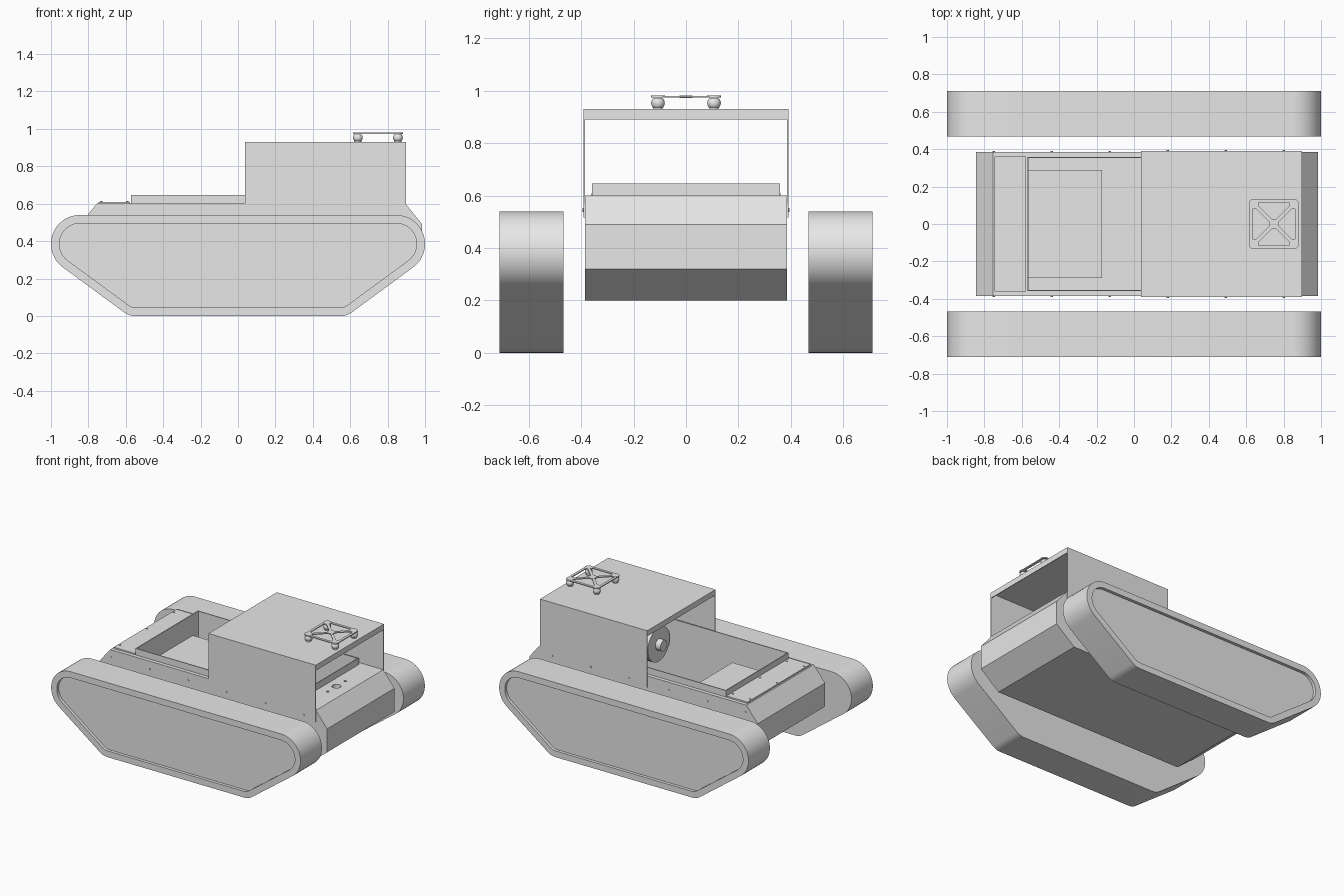
import bpy, bmesh, math
from mathutils import Vector

if "Cube" in bpy.data.objects:
    bpy.data.objects.remove(bpy.data.objects["Cube"])

grey = bpy.data.materials.new("plain_grey")
grey.use_nodes = True
grey.diffuse_color = (0.8, 0.8, 0.8, 1)
grey.node_tree.nodes["Principled BSDF"].inputs["Base Color"].default_value = (0.8, 0.8, 0.8, 1)


def finish(name, bm, smooth=False):
    bmesh.ops.recalc_face_normals(bm, faces=bm.faces)
    mesh = bpy.data.meshes.new(name)
    bm.to_mesh(mesh)
    bm.free()
    mesh.materials.append(grey)
    ob = bpy.data.objects.new(name, mesh)
    bpy.context.collection.objects.link(ob)
    bpy.ops.object.select_all(action='DESELECT')
    ob.select_set(True)
    bpy.context.view_layer.objects.active = ob
    if smooth:
        bpy.ops.object.shade_smooth_by_angle(angle=math.radians(35))
    return ob


def add_box(bm, x, y, z):
    """Box between (min, max) pairs."""
    verts = bmesh.ops.create_cube(bm, size=1)["verts"]
    for v in verts:
        v.co = Vector([a + (b - a) * (c + 0.5) for (a, b), c in zip((x, y, z), v.co)])


def box(name, *spans):
    bm = bmesh.new()
    add_box(bm, *spans)
    return finish(name, bm)


def add_rod(bm, at, r, depth, axis='Z', r2=None, sides=20):
    verts = bmesh.ops.create_cone(bm, cap_ends=True, segments=sides, radius1=r,
                                  radius2=r if r2 is None else r2, depth=depth)["verts"]
    for v in verts:
        x, y, z = v.co
        v.co = Vector({'Z': (x, y, z), 'Y': (x, z, y), 'X': (z, x, y)}[axis]) + Vector(at)


def rod(name, *args, **kw):
    bm = bmesh.new()
    add_rod(bm, *args, **kw)
    return finish(name, bm, True)


def cut(target, cutter):
    cutter.hide_render = True
    mod = target.modifiers.new("cut", 'BOOLEAN')
    mod.operation, mod.solver, mod.object = 'DIFFERENCE', 'EXACT', cutter
    bpy.context.view_layer.objects.active = target
    bpy.ops.object.modifier_apply(modifier=mod.name)
    bpy.data.objects.remove(cutter)


# Track units: rounded belt outline with a sunken outer panel
def belt_outline(inset):
    half = []
    for cx, cz, r, a0, a1, n in ((0.845, 0.385, 0.155, 90, -52, 18),
                                 (0.55, 0.1, 0.1, -52, -90, 6)):
        for i in range(n + 1):
            a = math.radians(a0 + (a1 - a0) * i / n)
            half.append((cx + (r - inset) * math.cos(a), cz + (r - inset) * math.sin(a)))
    return half + [(-x, z) for x, z in reversed(half)]


def track(name, side):
    bm = bmesh.new()
    rings = []
    for inset, y in ((0, 0.467), (0, 0.712), (0.045, 0.712), (0.045, 0.69)):
        rings.append([bm.verts.new((x, side * y, z)) for x, z in belt_outline(inset)])
    for a, b in zip(rings, rings[1:]):
        for i in range(len(a)):
            j = (i + 1) % len(a)
            bm.faces.new((a[i], a[j], b[j], b[i]))
    bm.faces.new(rings[0])
    bm.faces.new(rings[-1])
    return finish(name, bm, True)


track("left_track", 1)
track("right_track", -1)

# Hull: faceted side outline, hollowed from above
MID, HALF = 0.07, 0.386
half = [(0.825, 0.6), (0.915, 0.49), (0.915, 0.32), (0.765, 0.2)]
outline = [(MID + x, z) for x, z in half] + [(MID - x, z) for x, z in reversed(half)]
bm = bmesh.new()
face = bm.faces.new([bm.verts.new((x, -HALF, z)) for x, z in outline])
new = bmesh.ops.extrude_face_region(bm, geom=[face])["geom"]
bmesh.ops.translate(bm, vec=(0, 2 * HALF, 0), verts=[v for v in new if isinstance(v, bmesh.types.BMVert)])
hull = finish("hull", bm)
OPEN_X, OPEN_Y = (-0.565, 0.71), 0.352
cut(hull, box("well_cutter", OPEN_X, (-OPEN_Y, OPEN_Y), (0.215, 0.8)))
for y, r in ((0, 0.03), (-0.1, 0.01), (0.1, 0.01)):
    cut(hull, rod("hole_cutter", (0.79, y, 0.6), r, 0.1))

# Raised rim around the opening
bm = bmesh.new()
t = 0.007
for s in (-1, 1):
    y = sorted((s * OPEN_Y, s * (OPEN_Y + t)))
    add_box(bm, (OPEN_X[0] - t, OPEN_X[1] + t), y, (0.59, 0.647))
for x in (OPEN_X[0] - t, OPEN_X[1]):
    add_box(bm, (x, x + t), (-OPEN_Y, OPEN_Y), (0.59, 0.647))
finish("opening_rim", bm)

# Tray and drum inside the well
box("inner_tray", (-0.565, -0.17), (-0.29, 0.29), (0.48, 0.495))
rod("drum", (0.39, -0.21, 0.515), 0.125, 0.05, 'X', sides=32)
rod("drum_hub", (0.35, -0.21, 0.515), 0.04, 0.05, 'X')

# Nose plate
box("nose_plate", (-0.745, -0.577), (-0.36, 0.36), (0.598, 0.61))
bm = bmesh.new()
for x in (-0.73, -0.593):
    for y in (-0.31, 0, 0.31):
        add_rod(bm, (x, y, 0.611), 0.007, 0.006, sides=10)
finish("nose_bolts", bm)

# Side bolts
bm = bmesh.new()
for i in range(6):
    for s in (-1, 1):
        x = -0.75 + 0.31 * i
        add_rod(bm, (x, s * (0.391 if x > 0.04 else HALF), 0.545), 0.007, 0.008, 'Y', sides=10)
finish("side_bolts", bm)

# Cabin: open-ended sheet cover with end lips
X0, X1, TOP = 0.037, 0.897, 0.93
bm = bmesh.new()
add_box(bm, (X0, X1), (-0.391, 0.391), (TOP - 0.006, TOP))
for s in (-1, 1):
    add_box(bm, (X0, X1), sorted((s * 0.386, s * 0.391)), (0.517, TOP - 0.006))
for x in (X0, X1 - 0.005):
    add_box(bm, (x, x + 0.005), (-0.386, 0.386), (TOP - 0.04, TOP - 0.006))
finish("cabin_cover", bm)

# Roof mount: four rounded dampers below an open cross-braced plate
CX, R = 0.748, 0.107
bm = bmesh.new()
for sx in (-1, 1):
    for sy in (-1, 1):
        at = Vector((CX + sx * R, sy * R, 0.953))
        ball = bmesh.ops.create_uvsphere(bm, u_segments=16, v_segments=10, radius=0.026)["verts"]
        for v in ball:
            v.co.z = max(-0.02, min(0.02, v.co.z))
            v.co += at
        add_rod(bm, at - Vector((0, 0, 0.018)), 0.018, 0.012)
        add_rod(bm, at + Vector((0, 0, 0.025)), 0.027, 0.008)
finish("mount_dampers", bm, True)

bm = bmesh.new()
z = (0.974, 0.981)
for s in (-1, 1):
    e = s * 0.123
    add_box(bm, (CX + e - 0.009, CX + e + 0.009), (-0.11, 0.11), z)
    add_box(bm, (CX - 0.11, CX + 0.11), (e - 0.009, e + 0.009), z)
    start = len(bm.verts)
    add_box(bm, (-0.15, 0.15), (-0.01, 0.01), z)
    bm.verts.ensure_lookup_table()
    for v in bm.verts[start:]:
        x, y = v.co.x, v.co.y
        c = math.sqrt(0.5)
        v.co.x, v.co.y = CX + c * (x - s * y), c * (s * x + y)
add_box(bm, (CX - 0.025, CX + 0.025), (-0.025, 0.025), (0.973, 0.982))
finish("mount_plate", bm)
